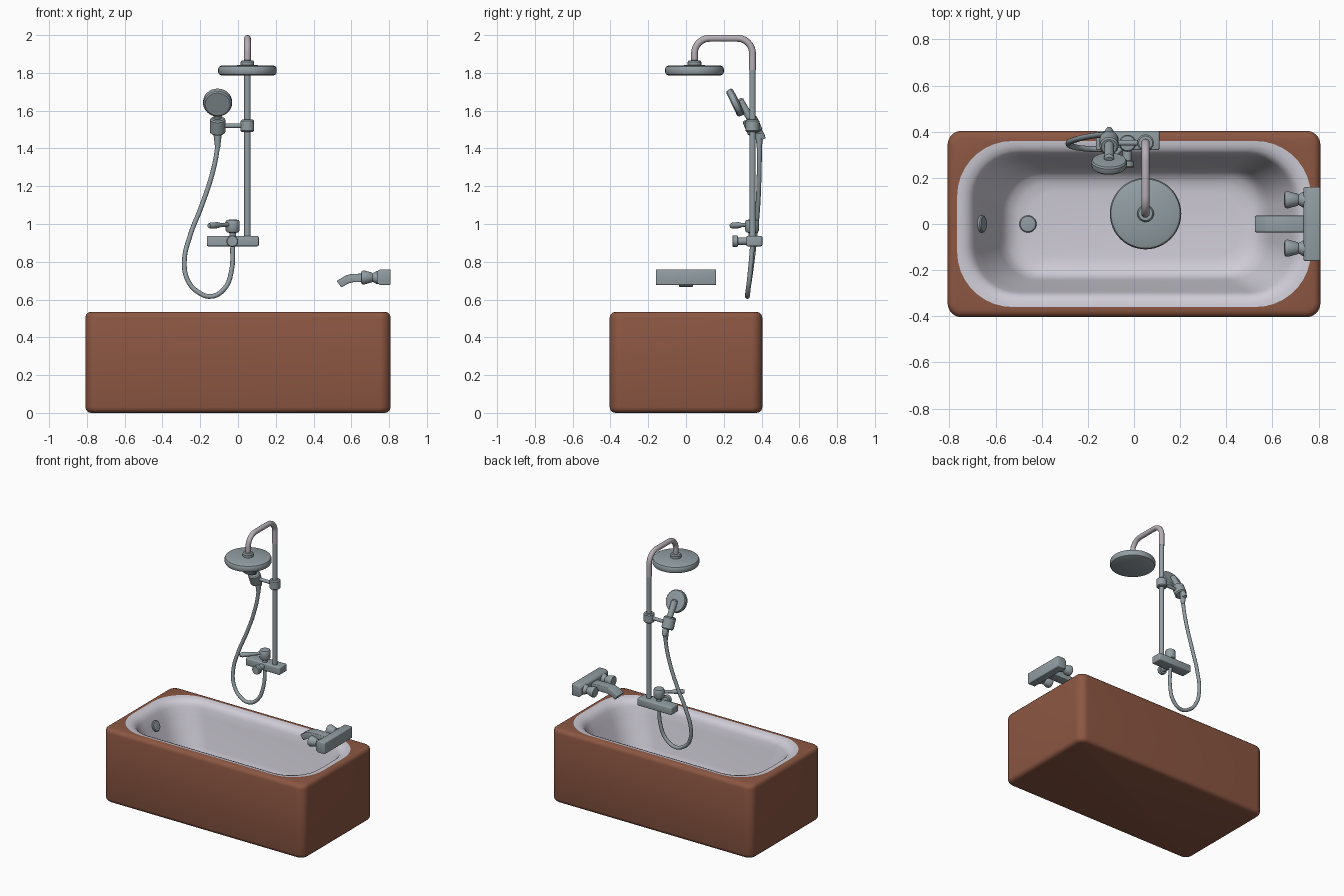
import bpy, bmesh, math
from mathutils import Vector

if "Cube" in bpy.data.objects:
    bpy.data.objects.remove(bpy.data.objects["Cube"])


def material(name, rgb):
    m = bpy.data.materials.new(name)
    m.diffuse_color = (*rgb, 1)
    m.use_nodes = True
    m.node_tree.nodes["Principled BSDF"].inputs["Base Color"].default_value = m.diffuse_color
    return m


BROWN = material("rust_brown", (0.265, 0.095, 0.055))
WHITE = material("pale_enamel", (0.62, 0.60, 0.67))
METAL = material("grey_metal", (0.29, 0.345, 0.37))
PALE = material("pale_metal", (0.47, 0.43, 0.47))


def finish(name, bm, mat, angle=35):
    bmesh.ops.recalc_face_normals(bm, faces=bm.faces)
    me = bpy.data.meshes.new(name)
    bm.to_mesh(me)
    bm.free()
    ob = bpy.data.objects.new(name, me)
    bpy.context.collection.objects.link(ob)
    me.materials.append(mat)
    smooth(ob, angle)
    return ob


def smooth(ob, angle=35):
    bpy.ops.object.select_all(action='DESELECT')
    ob.select_set(True)
    bpy.context.view_layer.objects.active = ob
    bpy.ops.object.shade_smooth_by_angle(angle=math.radians(angle))


def rounded_rect(hx, hy, r, z, n=10):
    pts = []
    for k, (sx, sy) in enumerate(((1, 1), (-1, 1), (-1, -1), (1, -1))):
        for i in range(n):
            a = math.pi / 2 * (k + i / (n - 1))
            pts.append((sx * (hx - r) + r * math.cos(a), sy * (hy - r) + r * math.sin(a), z))
    return pts


def loft(name, loops, mat, cap_start=False, cap_end=False):
    bm = bmesh.new()
    rings = [[bm.verts.new(p) for p in lp] for lp in loops]
    for a, b in zip(rings, rings[1:]):
        for i in range(len(a)):
            j = (i + 1) % len(a)
            bm.faces.new((a[i], a[j], b[j], b[i]))
    if cap_start:
        bm.faces.new(rings[0])
    if cap_end:
        bm.faces.new(rings[-1])
    return finish(name, bm, mat)


def lathe(name, profile, loc, axis, mat=METAL, n=32):
    """Profile of (radius, distance along axis), closed with flat caps."""
    q = Vector((0, 0, 1)).rotation_difference(Vector(axis).normalized())
    loops = [[Vector(loc) + q @ Vector((r * math.cos(2 * math.pi * i / n),
                                        r * math.sin(2 * math.pi * i / n), d))
              for i in range(n)] for r, d in profile]
    return loft(name, loops, mat, True, True)


def extrude_y(name, outline, y0, y1, bevel, mat=METAL):
    """Extrude an x-z outline along y and round its edges."""
    bm = bmesh.new()
    f = bm.faces.new([bm.verts.new((x, y0, z)) for x, z in outline])
    g = bmesh.ops.extrude_face_region(bm, geom=[f])
    bmesh.ops.translate(bm, vec=(0, y1 - y0, 0),
                        verts=[v for v in g['geom'] if isinstance(v, bmesh.types.BMVert)])
    bmesh.ops.recalc_face_normals(bm, faces=bm.faces)
    bmesh.ops.bevel(bm, geom=bm.edges[:], offset=bevel, segments=3, profile=0.5,
                    affect='EDGES', clamp_overlap=True)
    return finish(name, bm, mat)


def tube(name, pts, radius, mat=METAL, smooth_path=False):
    cu = bpy.data.curves.new(name, 'CURVE')
    cu.dimensions = '3D'
    cu.bevel_depth = radius
    cu.bevel_resolution = 6
    cu.use_fill_caps = True
    if smooth_path:
        sp = cu.splines.new('BEZIER')
        sp.bezier_points.add(len(pts) - 1)
        for b, p in zip(sp.bezier_points, pts):
            b.co = p
            b.handle_left_type = b.handle_right_type = 'AUTO'
        sp.resolution_u = 8
    else:
        sp = cu.splines.new('POLY')
        sp.points.add(len(pts) - 1)
        for b, p in zip(sp.points, pts):
            b.co = (*p, 1)
    ob = bpy.data.objects.new(name, cu)
    bpy.context.collection.objects.link(ob)
    cu.materials.append(mat)
    bpy.ops.object.select_all(action='DESELECT')
    ob.select_set(True)
    bpy.context.view_layer.objects.active = ob
    bpy.ops.object.convert(target='MESH')
    smooth(bpy.context.view_layer.objects.active, 50)


def box_outline(x0, x1, z0, z1):
    return [(x0, z0), (x1, z0), (x1, z1), (x0, z1)]


# Brown surround with an opening in its top
TOP = 0.535
edge = [(0.03, 0), (0.015, 0.004), (0.004, 0.015), (0, 0.03),
        (0, TOP - 0.03), (0.004, TOP - 0.015), (0.015, TOP - 0.004), (0.03, TOP)]
loops = [rounded_rect(0.808 - i, 0.404 - i, 0.06 - i * 0.8, z) for i, z in edge]
loops.append(rounded_rect(0.767, 0.36, 0.24, TOP))
loft("tub_surround", loops, BROWN, cap_start=True)

# Basin: rolled lip, sloping walls, rounded floor
basin = [(0.767, 0.36, 0.24, TOP), (0.745, 0.34, 0.23, 0.533), (0.722, 0.320, 0.22, 0.525),
         (0.704, 0.306, 0.21, 0.510), (0.692, 0.298, 0.20, 0.490), (0.668, 0.286, 0.19, 0.440),
         (0.585, 0.244, 0.17, 0.240), (0.565, 0.232, 0.16, 0.200), (0.540, 0.212, 0.15, 0.172),
         (0.505, 0.180, 0.14, 0.156), (0.460, 0.140, 0.12, 0.150)]
loft("basin", [rounded_rect(*b) for b in basin], WHITE, cap_end=True)

# Drain and overflow covers
cover = [(0.037, -0.01), (0.037, 0.006), (0.033, 0.011), (0.02, 0.013)]
lathe("drain", cover, (-0.46, 0, 0.152), (0, 0, 1))
lathe("overflow", cover, (-0.661, 0, 0.43), (0.92, 0, 0.39))

# Bath tap: body, spout and two handles
extrude_y("tap_body", [(0.735, 0.69), (0.75, 0.677), (0.808, 0.677), (0.808, 0.76),
                       (0.75, 0.76), (0.735, 0.747)], -0.16, 0.16, 0.006)
extrude_y("tap_spout", [(0.74, 0.735), (0.655, 0.737), (0.60, 0.736), (0.57, 0.727), (0.522, 0.698),
                        (0.548, 0.664), (0.585, 0.686), (0.61, 0.692), (0.655, 0.692), (0.74, 0.695)],
          -0.036, 0.036, 0.005)
for side, y in (("front", -0.105), ("back", 0.105)):
    lathe(side + "_tap_handle", [(0.035, -0.005), (0.034, 0.004), (0.022, 0.024), (0.026, 0.028),
                                 (0.037, 0.068), (0.037, 0.076), (0.033, 0.083), (0.02, 0.086)],
          (0.737, y, 0.717), (-1, 0, 0))

# Riser pipe and the bent top arm
PX, PY, HY = 0.05, 0.352, 0.045
tube("riser_pipe", [(PX, PY, 0.92), (PX, PY, 1.82)], 0.017)
R, ZT = 0.08, 1.983
arc = [i * math.pi / 20 for i in range(11)]
arm = [(PX, PY, 1.815)]
arm += [(PX, PY - R + R * math.cos(a), ZT - R + R * math.sin(a)) for a in arc]
arm += [(PX, HY + R - R * math.sin(a), ZT - R + R * math.cos(a)) for a in arc]
arm.append((PX, HY, 1.85))
tube("shower_arm", arm, 0.018, PALE)

# Overhead shower rose
lathe("shower_rose", [(0.14, 1.787), (0.15, 1.792), (0.155, 1.802), (0.155, 1.823), (0.15, 1.833),
                      (0.14, 1.838), (0.036, 1.841), (0.036, 1.858), (0.03, 1.866), (0.018, 1.867)],
      (PX, HY, 0), (0, 0, 1), n=48)

# Mixer bar, front knob, diverter and lever
extrude_y("mixer_bar", box_outline(-0.165, 0.11, 0.882, 0.936), 0.32, 0.404, 0.007)
lathe("mixer_knob", [(0.02, -0.01), (0.02, 0.045), (0.031, 0.047), (0.031, 0.07), (0.027, 0.075)],
      (-0.03, 0.32, 0.909), (0, -1, 0))
lathe("diverter", [(0.018, 0.93), (0.018, 0.953), (0.03, 0.956), (0.037, 0.966), (0.037, 1.012),
                   (0.032, 1.021), (0.02, 1.023)], (-0.028, 0.35, 0), (0, 0, 1))
lathe("diverter_lever", [(0.011, 0), (0.011, 0.06), (0.016, 0.085), (0.017, 0.13), (0.012, 0.145)],
      (-0.045, 0.335, 0.997), (-0.75, -0.66, -0.04), n=20)

# Slider bracket holding the hand shower
HX = -0.108
lathe("slider_collar", [(0.03, 1.488), (0.036, 1.494), (0.036, 1.546), (0.03, 1.552)],
      (PX, PY, 0), (0, 0, 1))
tube("bracket_rod", [(PX, PY, 1.52), (HX, PY, 1.52)], 0.012)
lathe("bracket_holder", [(0.034, -0.042), (0.041, -0.035), (0.041, 0.035), (0.034, 0.042)],
      (HX, PY, 1.52), (0, -0.4, 0.92))

# Hand shower: handle, then a tilted round head
lathe("hand_shower_handle", [(0.014, -0.05), (0.02, -0.03), (0.022, 0.03), (0.02, 0.10),
                             (0.022, 0.19), (0.014, 0.2)],
      (HX, 0.383, 1.49), (0, -0.52, 0.854))
lathe("hand_shower_head", [(0.066, -0.022), (0.074, -0.016), (0.077, -0.006), (0.077, 0.01),
                           (0.072, 0.017), (0.03, 0.02)],
      (HX, 0.262, 1.643), (0, 0.9, 0.43))

# Hose looping from the handle down to the mixer
lathe("hose_cone", [(0.013, 0), (0.019, 0.05), (0.022, 0.08), (0.018, 0.085)],
      (HX, 0.388, 1.40), (0, 0, 1), n=24)
tube("hose", [(HX, 0.388, 1.47), (-0.110, 0.389, 1.40), (-0.138, 0.387, 1.26), (-0.195, 0.380, 1.09),
              (-0.253, 0.366, 0.94), (-0.284, 0.350, 0.80), (-0.265, 0.336, 0.70),
              (-0.212, 0.327, 0.64), (-0.14, 0.325, 0.617), (-0.07, 0.330, 0.66),
              (-0.035, 0.340, 0.75), (-0.028, 0.352, 0.89)], 0.0125, METAL, True)
